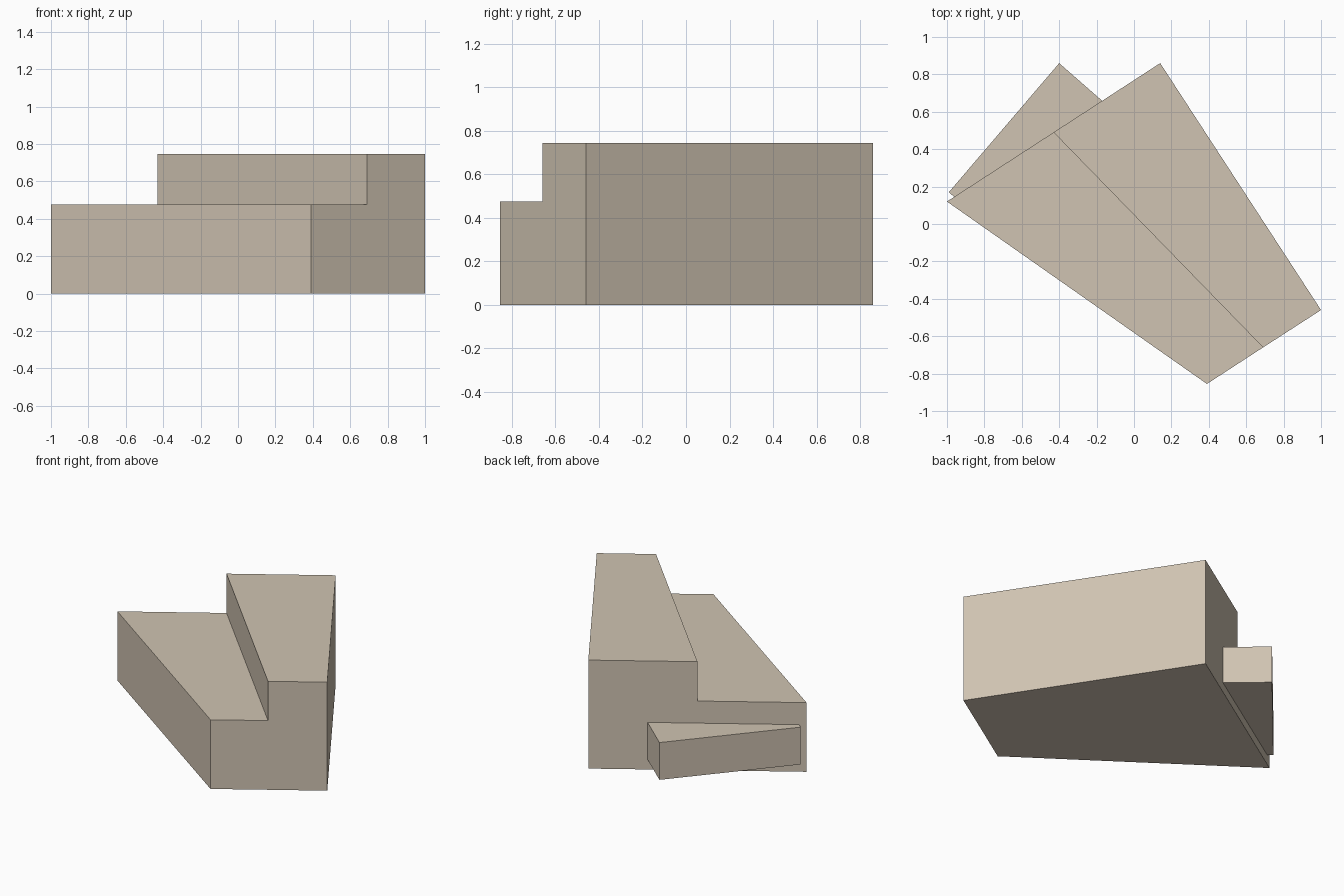
import bpy
import bmesh

if "Cube" in bpy.data.objects:
    bpy.data.objects.remove(bpy.data.objects["Cube"])

tan = bpy.data.materials.new("warm_stone")
tan.diffuse_color = (0.63, 0.55, 0.445, 1.0)
tan.use_nodes = True
tan.node_tree.nodes["Principled BSDF"].inputs["Base Color"].default_value = tan.diffuse_color


def raise_faces(bm, faces, height):
    """Extrude faces straight up and return the new top faces."""
    geom = bmesh.ops.extrude_face_region(bm, geom=faces)["geom"]
    verts = [g for g in geom if isinstance(g, bmesh.types.BMVert)]
    bmesh.ops.translate(bm, verts=verts, vec=(0, 0, height))
    return [g for g in geom if isinstance(g, bmesh.types.BMFace)]


def finish(bm, name):
    bmesh.ops.recalc_face_normals(bm, faces=bm.faces[:])
    mesh = bpy.data.meshes.new(name)
    bm.to_mesh(mesh)
    bm.free()
    mesh.materials.append(tan)
    obj = bpy.data.objects.new(name, mesh)
    bpy.context.collection.objects.link(obj)
    return obj


# Main building: footprint split by a slanted line into a low and a tall wing
bm = bmesh.new()
west, split_n, north, east, split_s, south = [
    bm.verts.new((x, y, 0)) for x, y in (
        (-1.0, 0.12), (-0.43, 0.49), (0.14, 0.86),
        (1.0, -0.46), (0.69, -0.66), (0.39, -0.855))]
low = bm.faces.new((west, south, split_s, split_n))
tall = bm.faces.new((split_n, split_s, east, north))
tops = raise_faces(bm, [low, tall], 0.475)
tall_top = max(tops, key=lambda f: f.calc_center_median().x)
raise_faces(bm, [tall_top], 0.27)
finish(bm, "main_building")

# Raised side block, its inner end set just inside the back-left wall
bm = bmesh.new()
foot = [bm.verts.new((x, y, 0.067)) for x, y in (
    (-0.99, 0.17), (-0.95, 0.135), (-0.16, 0.65), (-0.40, 0.86))]
raise_faces(bm, [bm.faces.new(foot)], 0.256)
finish(bm, "side_block")
